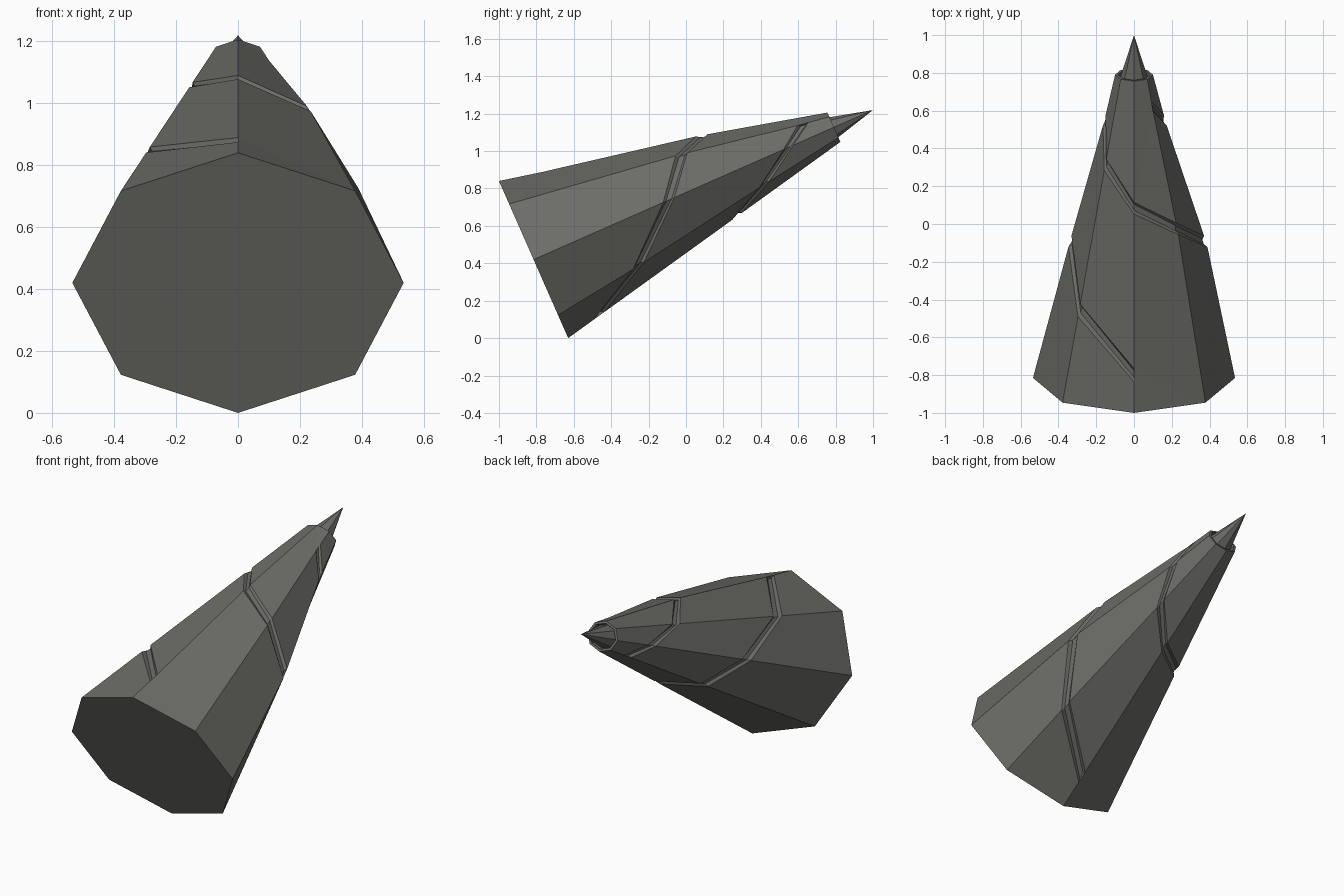
import bpy, bmesh, math
from mathutils import Vector

if "Cube" in bpy.data.objects:
    bpy.data.objects.remove(bpy.data.objects["Cube"])

# Tilted frame: x sideways, UP across the axis, AXIS towards the tip
CENTRE = Vector((0, -0.815, 0.42))
AXIS = Vector((0, 0.915, 0.403))
UP = Vector((0, -0.403, 0.915))
LEN, TIP = 1.755, 1.983
SQUASH = 0.459 / 0.535

# Groove heights along the axis and slight swelling, one step per corner
STEPS = [0.20, 0.50, 0.79, 0.95, 1.09, 1.29, 1.49, 1.61]
SWELL = [[1] * 8, [1, 1.03, 1.12, 1.08, 1.08, 1, 0.95, 1]]

grey = bpy.data.materials.new("dark_grey")
grey.diffuse_color = (0.15, 0.15, 0.138, 1)
grey.use_nodes = True
grey.node_tree.nodes["Principled BSDF"].inputs["Base Color"].default_value = grey.diffuse_color


def point(k, t, r):
    a = k * math.pi / 4
    return CENTRE + AXIS * t + UP * (math.cos(a) * r * SQUASH) + Vector((-math.sin(a) * r, 0, 0))


def radius(t):
    return 0.535 - 0.435 * t / LEN


def finish(bm, name):
    bmesh.ops.recalc_face_normals(bm, faces=bm.faces)
    mesh = bpy.data.meshes.new(name)
    bm.to_mesh(mesh)
    bm.free()
    mesh.materials.append(grey)
    bpy.context.collection.objects.link(bpy.data.objects.new(name, mesh))


# Drill body: eight sides with two spiral grooves half a turn apart
bm = bmesh.new()


def ring(t, r):
    return [bm.verts.new(point(k, t, r)) for k in range(8)]


def bridge(a, b):
    for k in range(8):
        n = (k + 1) % 8
        bm.faces.new((a[k], a[n], b[n], b[k]))


base, rim = ring(0, 0.535), ring(LEN, 0.1)
groove = {}
for k in range(8):
    for s in range(2):
        i = (k + 4 * s) % 8
        t, swell = STEPS[i], SWELL[s][i]
        half = 0.036 - 0.008 * t / LEN
        depth = 0.018 - 0.006 * t / LEN
        groove[s, k] = [bm.verts.new(point(k, t + d * half, radius(t + d * half) * swell - cut))
                        for d, cut in ((-1, 0), (-0.5, depth), (0.5, depth), (1, 0))]

for k in range(8):
    n = (k + 1) % 8
    through = [s for s in range(2) if (k + 4 * s) % 8 != 7]
    through.sort(key=lambda s: STEPS[(k + 4 * s) % 8])
    low_a, low_b = [base[k]], [base[n]]
    ended = [s for s in range(2) if s not in through]
    for s in through:
        a, b = groove[s, k], groove[s, n]
        # a groove that starts on the next corner notches the lower panel
        extra = [groove[e, n][j] for e in ended for j in (0, 3)]
        bm.faces.new(low_a + [a[0], b[0]] + extra[::-1] + low_b)
        for j in range(3):
            bm.faces.new((a[j], a[j + 1], b[j + 1], b[j]))
        low_a, low_b = [a[3]], [b[3]]
    # a groove that stops on this corner notches the upper panel
    extra = [groove[e, k][j] for e in ended for j in (0, 3)]
    bm.faces.new(low_a + extra + [rim[k], rim[n]] + low_b)
    for e in ended:
        bm.faces.new(groove[e, k])
        bm.faces.new(groove[e, n])

# Flat back and recessed socket at the front
bm.faces.new(base)
lip, floor = ring(LEN, 0.085), ring(LEN - 0.03, 0.08)
bridge(rim, lip)
bridge(lip, floor)
bm.faces.new(floor)
bmesh.ops.triangulate(bm, faces=[f for f in bm.faces if len(f.verts) > 4 and len(f.verts) < 8])
finish(bm, "drill_body")

# Pointed tip seated in the socket
bm = bmesh.new()
seat = ring(LEN - 0.03, 0.077)
apex = bm.verts.new(CENTRE + AXIS * TIP)
for k in range(8):
    bm.faces.new((seat[k], seat[(k + 1) % 8], apex))
bm.faces.new(seat)
finish(bm, "drill_tip")
